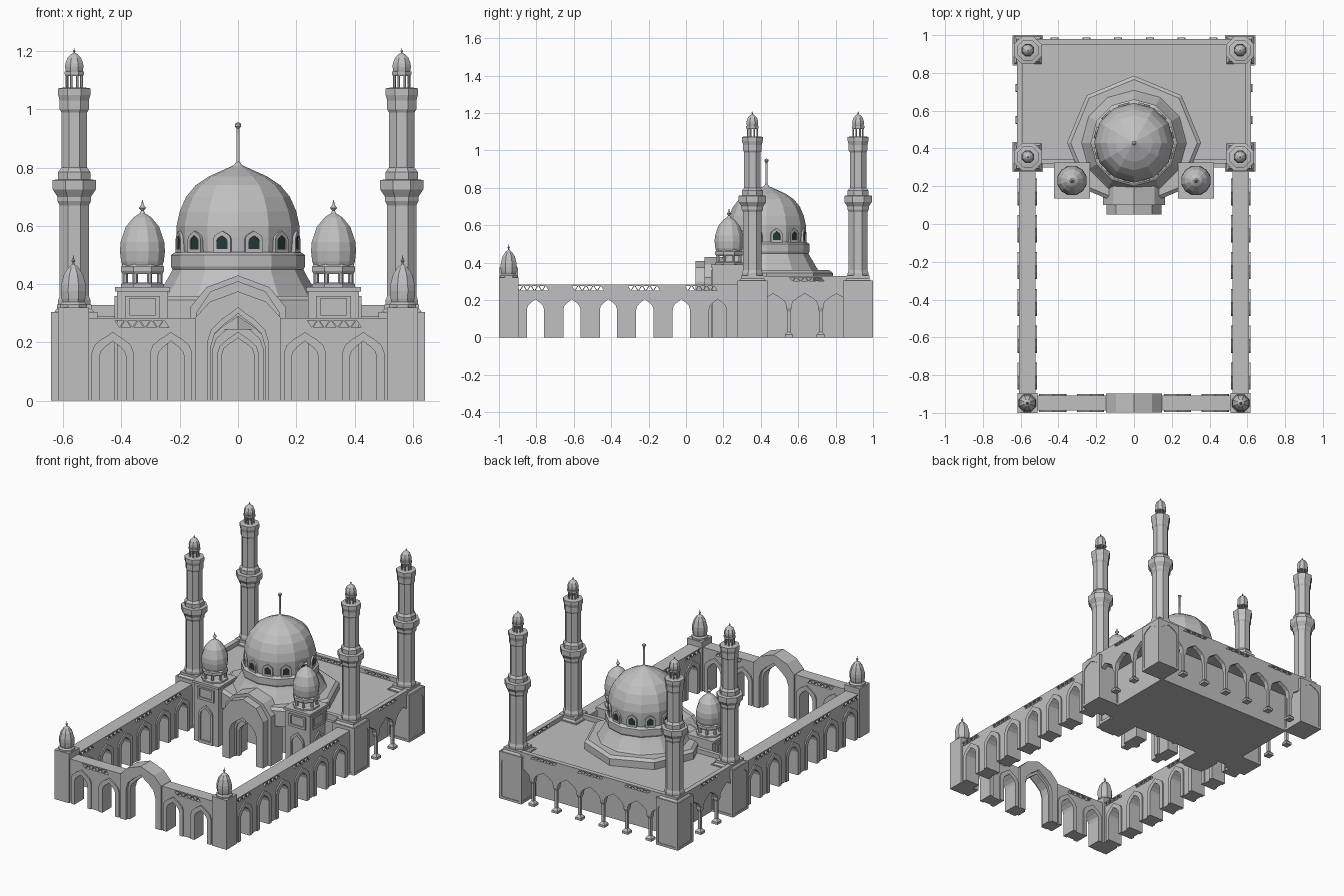
import bpy, bmesh, math
from mathutils import Matrix

if "Cube" in bpy.data.objects:
    bpy.data.objects.remove(bpy.data.objects["Cube"])


def material(name, rgb):
    m = bpy.data.materials.new(name)
    m.use_nodes = True
    m.diffuse_color = (*rgb, 1)
    m.node_tree.nodes["Principled BSDF"].inputs["Base Color"].default_value = (*rgb, 1)
    return m


STONE = material("pale grey stone", (0.53, 0.53, 0.53))
GLASS = material("dark window glass", (0.02, 0.04, 0.04))
FRONT = Matrix.Rotation(math.pi / 2, 4, 'X')


def finish(name, bm, mat=STONE):
    bmesh.ops.recalc_face_normals(bm, faces=bm.faces[:])
    me = bpy.data.meshes.new(name)
    bm.to_mesh(me)
    bm.free()
    me.materials.clear()
    me.materials.append(mat)
    ob = bpy.data.objects.new(name, me)
    bpy.context.collection.objects.link(ob)
    return ob


def box(name, x0, x1, y0, y1, z0, z1):
    bm = bmesh.new()
    bmesh.ops.create_cube(bm, size=1)
    for v in bm.verts:
        v.co = ((x0 + x1) / 2 + v.co.x * (x1 - x0), (y0 + y1) / 2 + v.co.y * (y1 - y0),
                (z0 + z1) / 2 + v.co.z * (z1 - z0))
    return finish(name, bm)


def lathe(name, profile, sides, x=0, y=0, turn=0.0):
    """Faceted solid of revolution; turn is in side widths."""
    bm = bmesh.new()
    rings = []
    for r, z in profile:
        r = max(r, 0.0005)
        angles = [(i + turn) * math.tau / sides for i in range(sides)]
        rings.append([bm.verts.new((x + r * math.cos(a), y + r * math.sin(a), z)) for a in angles])
    for a, b in zip(rings, rings[1:]):
        for i in range(sides):
            j = (i + 1) % sides
            bm.faces.new((a[i], a[j], b[j], b[i]))
    bm.faces.new(rings[0])
    bm.faces.new(rings[-1])
    return finish(name, bm)


def panel(name, outline, holes, depth, matrix, mat=STONE):
    """Flat outline with holes, thickened and stood upright by the matrix."""
    cu = bpy.data.curves.new(name, 'CURVE')
    cu.dimensions, cu.fill_mode, cu.extrude = '2D', 'BOTH', depth / 2
    for pts in [outline] + holes:
        sp = cu.splines.new('POLY')
        sp.points.add(len(pts) - 1)
        for p, (u, v) in zip(sp.points, pts):
            p.co = (u, v, 0, 1)
        sp.use_cyclic_u, sp.use_smooth = True, False
    tmp = bpy.data.objects.new(name + "_curve", cu)
    bpy.context.collection.objects.link(tmp)
    deps = bpy.context.evaluated_depsgraph_get()
    me = bpy.data.meshes.new_from_object(tmp.evaluated_get(deps))
    bpy.data.objects.remove(tmp)
    bm = bmesh.new()
    bm.from_mesh(me)
    bpy.data.meshes.remove(me)
    bmesh.ops.remove_doubles(bm, verts=bm.verts[:], dist=1e-5)
    bm.transform(matrix)
    for f in bm.faces:
        f.smooth = False
    return finish(name, bm, mat)


def place(x, y, angle=0.0, d=0.0):
    """Upright panel at distance d in front of (x, y), turned about z."""
    return (Matrix.Translation((x, y, 0)) @ Matrix.Rotation(angle, 4, 'Z')
            @ Matrix.Translation((0, -d, 0)) @ FRONT)


def arch(c, hw, spring, apex, bottom=0.0):
    h = apex - spring
    left = [(-1, 0), (-0.87, 0.36), (-0.52, 0.66), (-0.22, 0.84)]
    pts = [(c + a * hw, spring + b * h) for a, b in left]
    pts += [(c, apex)] + [(c - a * hw, spring + b * h) for a, b in reversed(left)]
    if bottom < spring:
        pts = [(c - hw, bottom)] + pts + [(c + hw, bottom)]
    return pts


def arcade(u0, u1, top, centres, hw, spring, apex, bottom=0.0):
    pts = [(u0, bottom), (u0, top), (u1, top), (u1, bottom)]
    for c in sorted(centres, reverse=True):
        pts += reversed(arch(c, hw, spring, apex, bottom))
    return pts


def lattice(c, width, z0, z1, n=8):
    """Row of triangular piercings pointing alternately up and down."""
    step, out = width / n, []
    for i in range(n):
        m = c - width / 2 + (i + 0.5) * step
        a, b = (z0, z1) if i % 2 else (z1, z0)
        out.append([(m - step * 0.75, a), (m + step * 0.75, a), (m, b)])
    return out


def arch_frame(name, c, matrix, outer, inner, depth):
    panel(name, arch(c, *outer) + arch(c, *inner)[::-1], [], depth, matrix)


def onion(name, x, y, z, r, h, sides=8):
    shape = [(.85, 0), (.95, .1), (1, .25), (.97, .38), (.75, .6), (.4, .74), (.12, .8),
             (.06, .84), (.16, .88), (.06, .92), (0, 1)]
    lathe(name, [(a * r, z + b * h) for a, b in shape], sides, x, y, 0.5)


def ring_columns(name, x, y, ring, r, z0, z1):
    for i in range(8):
        a = (i + 0.5) * math.tau / 8
        lathe(name, [(r, z0), (r, z1)], 6, x + ring * math.cos(a), y + ring * math.sin(a))


CY = 0.43  # centre of the great dome

# Courtyard side walls, corner posts and front wall
side_arches = [-0.805 + 0.195 * i for i in range(6)]
OUTER, INNER = (0.072, 0.165, 0.236), (0.046, 0.15, 0.205)
for s in (-1, 1):
    m = place(s * 0.565, 0, math.pi / 2)
    holes = sum([lattice(c, 0.16, 0.252, 0.276) for c in (-0.82, -0.525, -0.225, 0.08)], [])
    panel("side_wall", arcade(-0.92, 0.3, 0.283, side_arches, 0.06, 0.155, 0.22), holes, 0.088, m)
    for c in side_arches:
        arch_frame("side_arch_frame", c, m, OUTER, INNER, 0.104)
    box("corner_post", s * 0.565 - 0.053, s * 0.565 + 0.053, -1, -0.895, 0, 0.32)
    lathe("post_dome_base", [(.05, .32), (.05, .33), (.04, .34)], 8, s * 0.565, -0.948, 0.5)
    onion("post_dome", s * 0.565, -0.948, 0.335, 0.047, 0.165)
    m = place(0, -0.948)
    front_arches = [s * 0.23, s * 0.43]
    u0, u1 = sorted((s * 0.14, s * 0.53))
    panel("front_wall", arcade(u0, u1, 0.283, front_arches, 0.06, 0.155, 0.22),
          lattice(s * 0.33, 0.175, 0.252, 0.276), 0.08, m)
    for c in front_arches:
        arch_frame("front_arch_frame", c, m, OUTER, INNER, 0.096)


# Gabled archways: courtyard gate and hall portal
def gable(name, hw, shoulder, knee, apex, opening, depth, y):
    left = [(-hw, 0), (-hw, shoulder), (-hw * 0.65, knee)]
    pts = left + [(0, apex)] + [(-a, b) for a, b in reversed(left)]
    panel(name, pts + arch(0, *opening)[::-1], [], depth, place(0, y))


gable("gate", 0.147, 0.285, 0.34, 0.375, (0.105, 0.2, 0.32), 0.1, -0.948)
arch_frame("gate_inner_arch", 0, place(0, -0.948), (0.106, 0.2, 0.322), (0.092, 0.19, 0.3), 0.06)
gable("portal_front", 0.145, 0.3, 0.375, 0.41, (0.095, 0.19, 0.29), 0.05, 0.075)
gable("portal_back", 0.165, 0.32, 0.39, 0.43, (0.085, 0.18, 0.27), 0.12, 0.16)
arch_frame("portal_inner_arch", 0, place(0, 0.125), (0.086, 0.18, 0.272), (0.07, 0.16, 0.235), 0.03)

# Prayer hall: roof, recessed walls, open arcades and columns
box("hall_roof", -0.6, 0.6, 0.335, 0.965, 0.245, 0.3)
box("hall_walls", -0.49, 0.49, 0.3, 0.85, 0, 0.29)
arch_frame("hall_door_frame", 0, place(0, 0.3), (0.07, 0.17, 0.235), (0.055, 0.16, 0.215), 0.02)
box("hall_front_beam", -0.6, 0.6, 0.32, 0.345, 0.24, 0.328)
back_arches = [-0.504 + 0.168 * i for i in range(7)]
holes = sum([lattice(c, 0.175, 0.303, 0.321) for c in (-0.336, 0, 0.336)], [])
panel("back_arcade", arcade(-0.6, 0.6, 0.328, back_arches, 0.07, 0.17, 0.235, 0.165),
      holes, 0.03, place(0, 0.965))
spots = [(-0.42 + 0.168 * i, 0.965) for i in range(6)]
for s in (-1, 1):
    panel("side_arcade", arcade(0.36, 0.92, 0.328, (0.465, 0.635, 0.805), 0.071, 0.17, 0.235, 0.165),
          lattice(0.645, 0.175, 0.303, 0.321), 0.03, place(s * 0.605, 0, math.pi / 2))
    spots += [(s * 0.605, 0.55), (s * 0.605, 0.72)]
for x, y in spots:
    lathe("arcade_column", [(.03, 0), (.03, .015), (.012, .03), (.012, .14), (.022, .16), (.022, .172)],
          4, x, y, 0.5)

# Great dome on its stepped drum
lathe("octagon_step", [(.355, .245), (.355, .345), (.335, .36)], 8, 0, CY)
lathe("drum", [(.285, .35), (.27, .37), (.235, .43), (.225, .45), (.23, .46), (.23, .5), (.215, .51)],
      12, 0, CY)
lathe("great_dome", [(.205, .5), (.21, .56), (.211, .6), (.2, .65), (.178, .7), (.145, .74),
                     (.1, .77), (.05, .792), (.015, .808), (.006, .82), (.005, .935), (.011, .942),
                     (.011, .95), (0, .957)], 12, 0, CY)
for i in range(12):
    a = (i + 0.5) * math.tau / 12
    hole = arch(0, 0.02, 0.547, 0.568, 0.52)
    panel("window_frame", arch(0, 0.031, 0.555, 0.583, 0.508), [hole], 0.018, place(0, CY, a, 0.204))
    panel("window_glass", hole, [], 0.008, place(0, CY, a, 0.205), GLASS)

# Domed pavilions beside the portal
for s in (-1, 1):
    x, y = s * 0.328, 0.23
    box("pavilion", x - 0.088, x + 0.088, y - 0.088, y + 0.09, 0, 0.375)
    box("pavilion_cornice", x - 0.095, x + 0.095, y - 0.095, y + 0.095, 0.375, 0.39)
    for angle in (0, s * math.pi / 2):
        m = place(x, y, angle, 0.09)
        panel("pavilion_panel", [(-.06, .28), (-.06, .36), (.06, .36), (.06, .28)],
              [[(-.045, .295), (-.045, .35), (.045, .35), (.045, .295)]], 0.012, m)
        panel("pavilion_niche", arch(0, .05, .19, .25), [arch(0, .038, .18, .23, .02)], 0.012, m)
    lathe("lantern_base", [(.08, .39), (.08, .4), (.07, .405)], 8, x, y, 0.5)
    ring_columns("lantern_column", x, y, 0.064, 0.009, 0.4, 0.445)
    lathe("lantern_ring", [(.074, .435), (.08, .445), (.08, .46), (.07, .47)], 8, x, y, 0.5)
    onion("pavilion_dome", x, y, 0.455, 0.08, 0.235, 12)


# Four minarets
def minaret(x, y):
    k = math.sqrt(2)
    lathe("minaret_base", [(.076 * k, 0), (.076 * k, .295), (.06 * k, .315), (.06 * k, .33)], 4, x, y, 0.5)
    for i in range(4):
        panel("base_panel_frame", [(-.078, 0), (-.078, .305), (.078, .305), (.078, 0)],
              [arch(0, 0.062, 0.24, 0.285, 0.015)], 0.008, place(x, y, i * math.pi / 2, 0.076))
    lathe("minaret_shaft", [(.06, .32), (.06, .345), (.054, .36), (.054, .67), (.062, .685), (.062, .7),
                            (.08, .725), (.08, .757), (.06, .76), (.06, .785), (.048, .8), (.048, .99),
                            (.054, 1.0), (.054, 1.03), (.06, 1.05), (.06, 1.072), (.04, 1.075)],
          8, x, y, 0.5)
    ring_columns("minaret_lantern_column", x, y, 0.027, 0.005, 1.07, 1.12)
    lathe("minaret_lantern_ring", [(.033, 1.115), (.036, 1.12), (.036, 1.13)], 8, x, y, 0.5)
    onion("minaret_dome", x, y, 1.125, 0.034, 0.085)


for sx in (-1, 1):
    for y in (0.355, 0.92):
        minaret(sx * 0.562, y)
